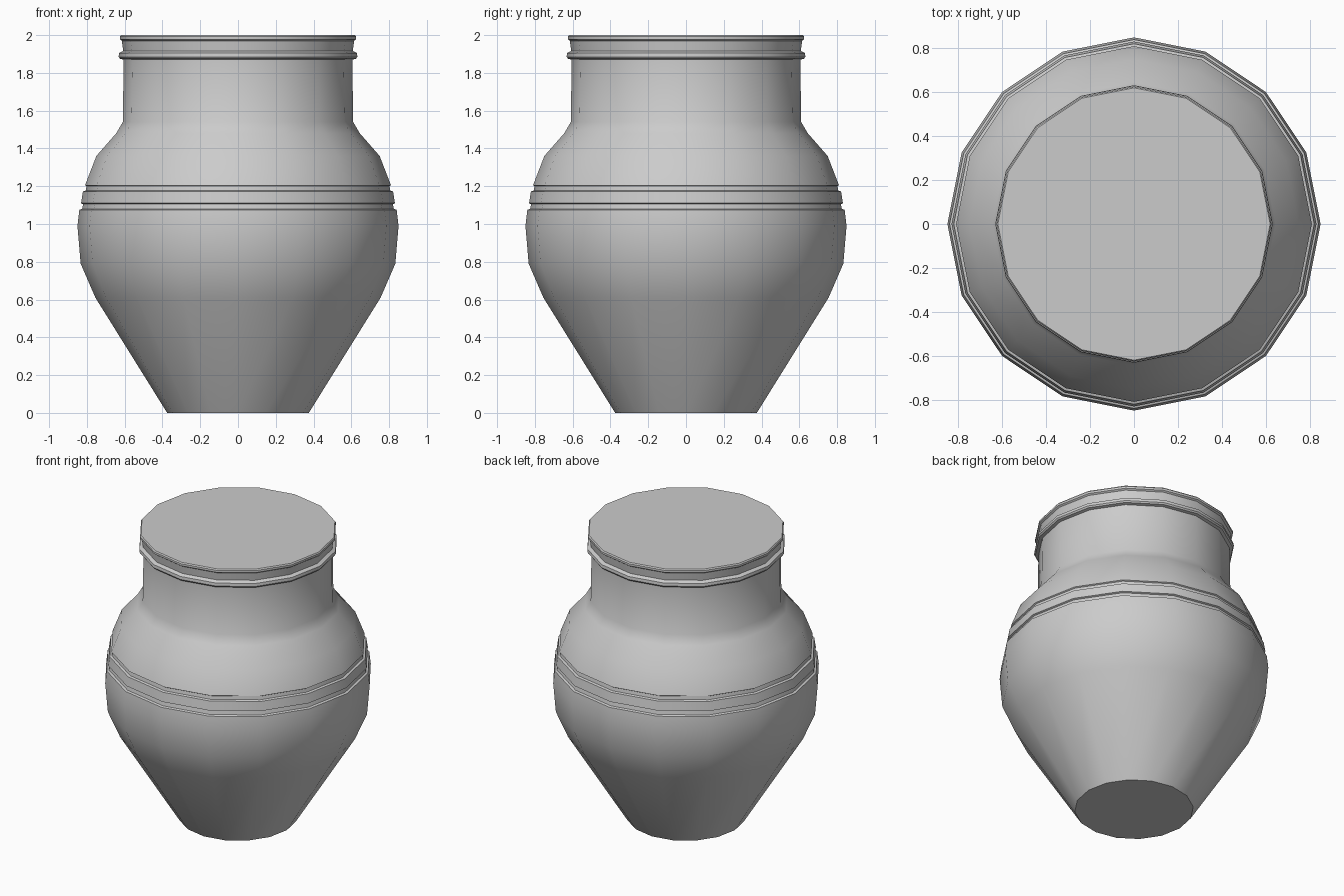
import bpy, bmesh, math

if "Cube" in bpy.data.objects:
    bpy.data.objects.remove(bpy.data.objects["Cube"])

SIDES = 16

# Outer profile from foot to rim, as (radius, height)
PROFILE = [
    (0.375, 0.0), (0.755, 0.61), (0.833, 0.79), (0.85, 0.99),
    (0.84, 1.075), (0.825, 1.08), (0.82, 1.105), (0.831, 1.11),   # lower groove
    (0.821, 1.172), (0.806, 1.177), (0.802, 1.2), (0.81, 1.205),  # upper groove
    (0.75, 1.36), (0.645, 1.48), (0.61, 1.54), (0.605, 1.87),     # shoulder, neck
    (0.625, 1.875), (0.632, 1.885), (0.63, 1.905), (0.608, 1.917),  # collar ring
    (0.615, 1.97), (0.626, 1.978), (0.626, 1.992), (0.62, 2.0),   # rim
]


def lathe(name, profile, sides):
    bm = bmesh.new()
    rings = []
    for r, z in profile:
        rings.append([bm.verts.new((r * math.cos(2 * math.pi * i / sides),
                                    r * math.sin(2 * math.pi * i / sides), z))
                      for i in range(sides)])
    for low, high in zip(rings, rings[1:]):
        for i in range(sides):
            j = (i + 1) % sides
            bm.faces.new((low[i], low[j], high[j], high[i]))
    # Flat base and flat closed mouth
    bm.faces.new(rings[0][::-1])
    bm.faces.new(rings[-1])
    mesh = bpy.data.meshes.new(name)
    bm.to_mesh(mesh)
    bm.free()
    obj = bpy.data.objects.new(name, mesh)
    bpy.context.collection.objects.link(obj)
    return obj


# Clay jar, smooth with crisp grooves and rim
jar = lathe("jar_body", PROFILE, SIDES)
bpy.context.view_layer.objects.active = jar
jar.select_set(True)
bpy.ops.object.shade_smooth_by_angle(angle=math.radians(35))
